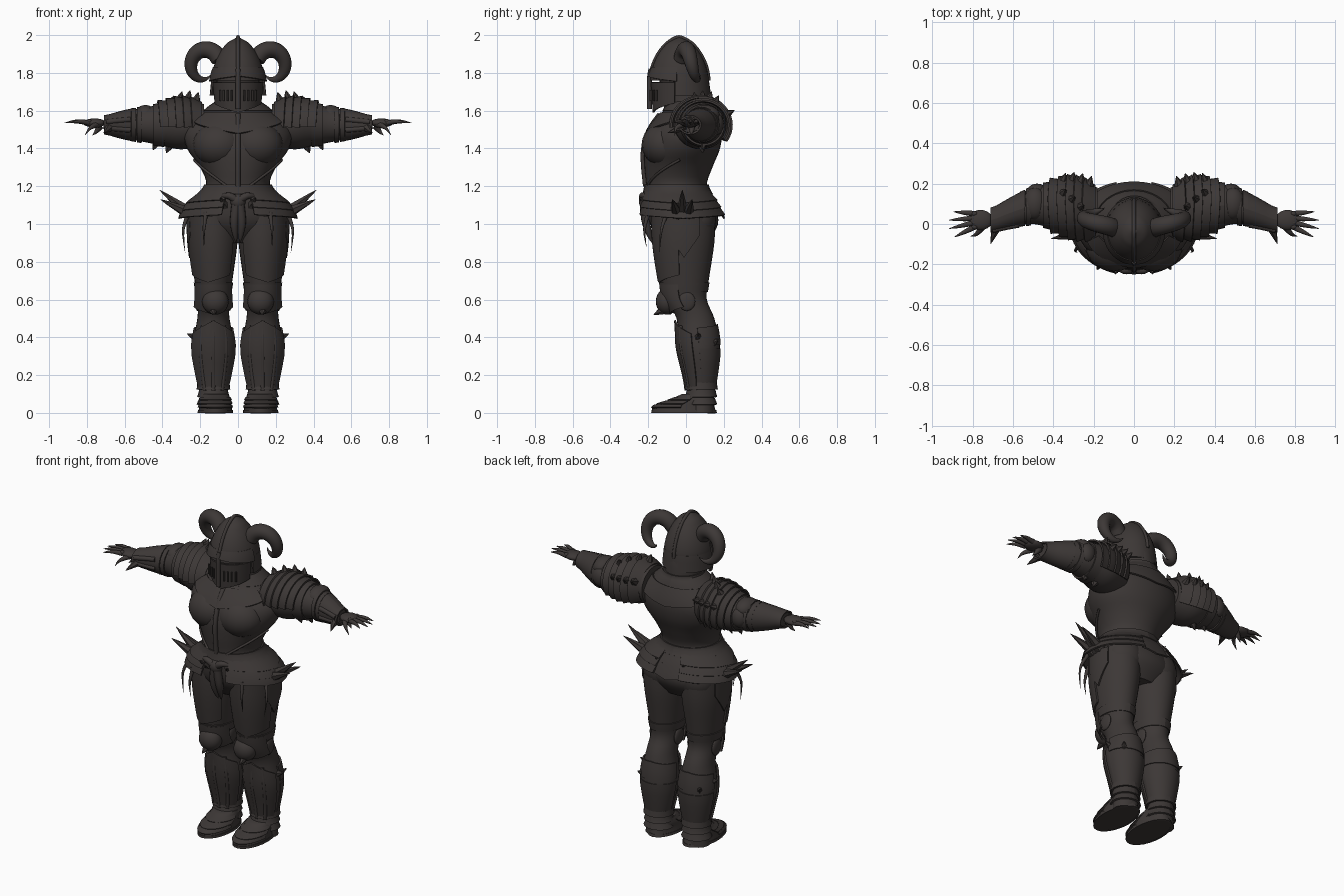
import bpy, bmesh, math
from mathutils import Vector

cube = bpy.data.objects.get("Cube")
if cube:
    bpy.data.objects.remove(cube, do_unlink=True)

steel = bpy.data.materials.new("dark_steel")
steel.use_nodes = True
steel.diffuse_color = (.046, .039, .037, 1)
steel.node_tree.nodes["Principled BSDF"].inputs["Base Color"].default_value = steel.diffuse_color

# Directions around an upright part, then around an arm
FRONT, SIDE, BACK = -90, 0, 90
ARM_FRONT, ARM_TOP, ARM_BACK, ARM_UNDER = 180, 90, 0, -90


def finish(name, bm, thickness=0):
    """Make the object; anything off centre is mirrored to the other side."""
    bmesh.ops.recalc_face_normals(bm, faces=bm.faces)
    if thickness:
        bmesh.ops.solidify(bm, geom=bm.faces[:], thickness=thickness)
        bmesh.ops.recalc_face_normals(bm, faces=bm.faces)
    off_centre = sum(v.co.x for v in bm.verts) / len(bm.verts) > .005
    mesh = bpy.data.meshes.new(name)
    bm.to_mesh(mesh)
    bm.free()
    mesh.materials.append(steel)
    part = bpy.data.objects.new(name, mesh)
    bpy.context.collection.objects.link(part)
    bpy.ops.object.select_all(action='DESELECT')
    part.select_set(True)
    bpy.context.view_layer.objects.active = part
    bpy.ops.object.shade_smooth_by_angle(angle=math.radians(40))
    if off_centre:
        part.modifiers.new("mirror", 'MIRROR').use_mirror_merge = False


def spline(points, steps=4):
    """Catmull-Rom resampling of tuples of any length."""
    out = []
    for i, (b, c) in enumerate(zip(points, points[1:])):
        a, d = points[max(i - 1, 0)], points[min(i + 2, len(points) - 1)]
        for t in (j / steps for j in range(steps)):
            out.append(tuple(
                q + t / 2 * (r - p + t * (2*p - 5*q + 4*r - s + t * (3 * (q - r) + s - p)))
                for p, q, r, s in zip(a, b, c, d)))
    return out + [tuple(points[-1])]


def bridge(bm, rings, closed):
    """Join rings of points with quads, capping the ends of closed shapes."""
    rings = [[bm.verts.new(p) for p in ring] for ring in rings]
    for low, high in zip(rings, rings[1:]):
        for i in range(0 if closed else 1, len(low)):
            bm.faces.new((low[i - 1], low[i], high[i], high[i - 1]))
    if closed:
        bm.faces.new(rings[0])
        bm.faces.new(rings[-1])


def on(base, place, angle, gap=0):
    """Point on a body part's surface at a place along it and an angle around it."""
    axis, fixed, sections = base
    place_in = min(max(place, sections[0][0]), sections[-1][0])
    for low, high in zip(sections, sections[1:]):
        if place_in <= high[0]:
            break
    t = (place_in - low[0]) / (high[0] - low[0])
    y, depth, width = (p + (q - p) * t for p, q in zip(low[1:], high[1:]))
    c, s = math.cos(math.radians(angle)), math.sin(math.radians(angle))
    if axis == 'Z':
        return Vector((fixed + (width + gap) * c, y + (depth + gap) * s, place))
    return Vector((place, y + (depth + gap) * c, fixed + (width + gap) * s))


def body(name, axis, fixed, profile, sides=28):
    """Solid part from sections of (place, centre y, depth, width)."""
    base = (axis, fixed, spline(profile))
    bm = bmesh.new()
    bridge(bm, [[on(base, section[0], 360 * i / sides) for i in range(sides)]
                for section in base[2]], True)
    finish(name, bm)
    return base


def plate(name, base, start, end, facing=FRONT, spread=180, gap=.01, flare=.01, tip=0):
    """Armour plate hugging a part; its far edge runs to a point of length tip."""
    bm = bmesh.new()
    columns, rows = 24, 5
    rings = []
    for row in range(rows + 1):
        t = row / rows
        ring = []
        for column in range(columns + 1):
            s = 2 * column / columns - 1
            place = start + (end + tip * (1 - abs(s)) - start) * t
            ring.append(on(base, place, facing + spread * s, gap + flare * t))
        rings.append(ring)
    bridge(bm, rings, False)
    finish(name, bm, thickness=.01)


def tube(name, points, radius, end=0, taper=1, sides=10):
    bm = bmesh.new()
    path = [Vector(p) for p in spline([tuple(p) for p in points])]
    last = len(path) - 1
    rings, side = [], None
    for i, p in enumerate(path):
        along = (path[min(i + 1, last)] - path[max(i - 1, 0)]).normalized()
        side = side or along.orthogonal()
        side = (side - along * side.dot(along)).normalized()
        up = along.cross(side)
        r = max(radius + (end - radius) * (i / last) ** taper, .001)
        turns = (math.tau * j / sides for j in range(sides))
        rings.append([p + (side * math.cos(a) + up * math.sin(a)) * r for a in turns])
    bridge(bm, rings, True)
    finish(name, bm)


def trim(name, base, start, end, angle, end_angle, radius=.007):
    """Raised rib across a part's surface."""
    steps = [i / 8 for i in range(9)]
    tube(name, [on(base, start + (end - start) * t, angle + (end_angle - angle) * t, .004)
                for t in steps], radius, radius)


def spike(name, base, place, angle, out, along, width):
    """Straight spike rooted in a part, leaning along its axis."""
    root = on(base, place, angle, -width / 2)
    lean = Vector((0, 0, along)) if base[0] == 'Z' else Vector((along, 0, 0))
    tube(name, [root, on(base, place, angle, out) + lean], width, sides=6)


def ball(name, centre, radii):
    bm = bmesh.new()
    bmesh.ops.create_uvsphere(bm, u_segments=20, v_segments=12, radius=1)
    bmesh.ops.scale(bm, vec=radii, verts=bm.verts)
    bmesh.ops.translate(bm, vec=centre, verts=bm.verts)
    finish(name, bm)


# Head and domed helmet
body("head", 'Z', 0, [(1.5, .02, .12, .12), (1.7, 0, .13, .11), (1.8, -.02, .13, .12)])
dome = []
for i in range(9):
    t = i / 8
    size = max(1 - t ** 1.8, .001) ** .62
    dome.append((1.76 + .23 * t, -.035, .155 * size, .14 * size))
helmet = body("helmet_dome", 'Z', 0, dome)
plate("helmet_brim", helmet, 1.83, 1.755, FRONT, spread=85, gap=.004, tip=.03)
plate("helmet_neck_guard", helmet, 1.78, 1.68, BACK, spread=98, gap=0)
plate("face_guard", helmet, 1.75, 1.64, FRONT, spread=80, gap=-.004, flare=-.01, tip=-.05)
trim("nose_guard", helmet, 1.82, 1.61, FRONT, FRONT, radius=.013)
for i in range(4):
    angle = FRONT + 14 + 9 * i
    trim("mouth_bar", helmet, 1.71, 1.65, angle, angle, radius=.005)
crest = [(0, y - depth, z) for z, y, depth, width in dome]
crest += [(0, y + depth, z) for z, y, depth, width in reversed(dome[:-1])]
tube("helmet_crest", crest, radius=.01, end=.01)

# Horns curl out, down and back in
curl = []
for i in range(13):
    t = i / 12
    angle = math.radians(155 - 290 * t)
    reach = .09 - .04 * t
    curl.append((.18 + reach * math.cos(angle), -.02 + .1 * t, 1.83 + 1.15 * reach * math.sin(angle)))
tube("horn", curl, radius=.046, taper=2, sides=16)

# Torso from hips to collar
torso = body("torso", 'Z', 0, [
    (.9, 0, .11, .17), (1, -.01, .18, .26), (1.1, -.03, .18, .25), (1.2, -.05, .16, .17),
    (1.3, -.04, .18, .2), (1.4, -.02, .2, .27), (1.5, 0, .19, .28), (1.6, .02, .14, .18),
    (1.65, .02, .11, .11)], sides=36)
ball("breastplate", (.1, -.11, 1.42), (.14, .125, .12))
plate("neck_collar", torso, 1.6, 1.66, gap=.005, flare=.005)
plate("chest_upper_plate", torso, 1.59, 1.54, FRONT, spread=60, tip=-.06)
plate("back_upper_plate", torso, 1.6, 1.54, BACK, spread=70, tip=-.05)
trim("chest_ridge", torso, 1.2, 1.58, FRONT, FRONT, radius=.014)
trim("waist_trim", torso, 1.2, 1.34, FRONT + 20, SIDE)
trim("chest_trim", torso, 1.5, 1.57, FRONT + 10, SIDE - 20)

# Belt, layered hip plates and blades
plate("belt", torso, 1.21, 1.16)
for layer in range(3):
    top = 1.19 - .04 * layer
    gap = .01 + .008 * layer
    plate("hip_plate", torso, top, top - .06, SIDE, spread=74, gap=gap, flare=.025, tip=-.02)
    plate("seat_plate", torso, top, top - .06, BACK, spread=18, gap=gap, tip=-.02)
for fan in (-1, 0, 1):
    spike("hip_blade", torso, 1.05, SIDE + 9 * fan, out=.15, along=.13 - .05 * abs(fan), width=.04)
spike("hip_front_barb", torso, 1.1, FRONT + 18, out=.05, along=.04, width=.03)
spike("hip_back_barb", torso, 1.1, BACK - 20, out=.03, along=.03, width=.03)
ball("belt_knot", (0, -.22, 1.12), (.04, .03, .04))
tube("belt_bow", [(0, -.22, 1.12), (.05, -.23, 1.15), (.1, -.2, 1.14)], radius=.025, end=.01)
tube("front_sash", [(.01, -.22, 1.1), (.02, -.21, 1), (.01, -.18, .9)], radius=.025, taper=3)
tube("hip_strap", [(.26, -.1, 1.06), (.29, -.13, .97), (.28, -.14, .85)], radius=.014)
tube("front_strap", [(.17, -.2, 1.06), (.18, -.22, .97), (.18, -.21, .88)], radius=.014)

# Legs
leg = body("leg", 'Z', .13, [
    (0, .08, .07, .08), (.1, .08, .07, .07), (.2, .08, .085, .09), (.35, .07, .11, .112),
    (.5, .05, .1, .085), (.6, 0, .11, .085), (.7, -.01, .13, .1), (.9, -.01, .16, .127),
    (1.05, -.01, .165, .13)])
ball("seat", (.12, .06, 1.02), (.12, .1, .12))
plate("thigh_plate", leg, 1.04, .73, FRONT + 15, spread=65, flare=0, tip=-.04)
plate("thigh_side_plate", leg, 1.04, .94, SIDE, spread=28, gap=.012, flare=0, tip=-.12)
plate("knee_cuff", leg, .69, .64, flare=0, gap=.006)
plate("knee_guard", leg, .68, .56, FRONT, spread=75, gap=.006, flare=.02, tip=-.04)
ball("knee_cap", (.12, -.1, .59), (.07, .06, .07))
spike("knee_spike", leg, .57, FRONT, out=.08, along=-.05, width=.05)
for angle in (SIDE, SIDE + 180):
    hub = on(leg, .59, angle)
    ball("knee_disc", hub, (.014, .045, .05))
plate("greave", leg, .12, .42, FRONT, spread=72, flare=.005, tip=.07)
plate("calf_plate", leg, .36, .45, BACK, spread=90, flare=.005, gap=.005, tip=.02)
plate("calf_lower_plate", leg, .15, .34, BACK, spread=90, flare=0, gap=.004)
for angle in (FRONT - 35, FRONT, FRONT + 35):
    trim("shin_rib", leg, .12, .46, angle, angle, radius=.012)
spike("calf_fin", leg, .4, SIDE, out=.035, along=.02, width=.025)
spike("calf_back_fin", leg, .37, BACK - 40, out=.025, along=.02, width=.025)
for layer in range(3):
    top = .16 - .04 * layer
    plate("ankle_band", leg, top, top - .035, gap=.004, flare=.012)

# Armoured shoes
shoe = body("shoe", 'Z', .12, [(0, -.01, .17, .09), (.04, -.01, .16, .085),
                               (.07, .03, .12, .08), (.1, .06, .08, .07)])
plate("shoe_sole", shoe, 0, .015, gap=.004, flare=0)
for layer in range(3):
    low = .03 + .02 * layer
    plate("shoe_band", shoe, low, low + .015, FRONT, spread=85, gap=.008, flare=-.004)

# Arms
arm = body("arm", 'X', 1.525, [
    (.18, .06, .12, .11), (.3, .08, .14, .13), (.4, .09, .115, .11), (.5, .09, .09, .09),
    (.6, .06, .07, .07), (.7, .02, .05, .04)])
for layer in range(5):
    inner = .19 + .043 * layer
    plate("shoulder_plate", arm, inner, inner + .05, ARM_TOP - 15, spread=110,
          gap=.008, flare=.02, tip=.015)
    if layer < 4:
        for angle in (ARM_TOP + 8 - 12 * layer, ARM_BACK + 25):
            spike("shoulder_spike", arm, inner + .04, angle, out=.055, along=-.02, width=.04)
plate("upper_arm_guard", arm, .39, .45, gap=.006, flare=.004)
for place in (.36, .43):
    spike("underarm_barb", arm, place, ARM_UNDER, out=.03, along=.02, width=.03)

# Elbows and forearms
ball("elbow_cap", (.49, .1, 1.575), (.06, .08, .055))
ball("elbow_back", (.48, .16, 1.53), (.05, .04, .06))
for place in (.51, .54):
    plate("elbow_band", arm, place, place + .025, gap=.008, flare=.002)
plate("forearm_guard", arm, .56, .71, gap=.008, flare=.003)
for angle in (ARM_FRONT - 20, ARM_FRONT + 20):
    trim("forearm_rib", arm, .57, .7, angle, angle, radius=.014)
spike("wrist_spike", arm, .68, ARM_FRONT + 20, out=.08, along=.03, width=.03)

# Gauntlet hands with clawed fingers
ball("palm", (.76, .02, 1.535), (.06, .05, .024))
for i in range(4):
    knuckle = Vector((.79, -.015 + .022 * i, 1.535))
    reach = Vector((.1 + .03 * math.sin(i), .036 * i - .05 - .016 * i, 0))
    bend = Vector((0, 0, .008))
    tube("finger", [knuckle, knuckle + reach / 2 + bend, knuckle + reach], radius=.014, taper=2)
    ball("knuckle", knuckle + bend, (.016, .012, .012))
tube("thumb", [(.74, 0, 1.53), (.78, -.05, 1.51), (.81, -.06, 1.47)], radius=.02)
tube("palm_claw", [(.73, .03, 1.52), (.75, .03, 1.49), (.77, .02, 1.47)], radius=.022)
